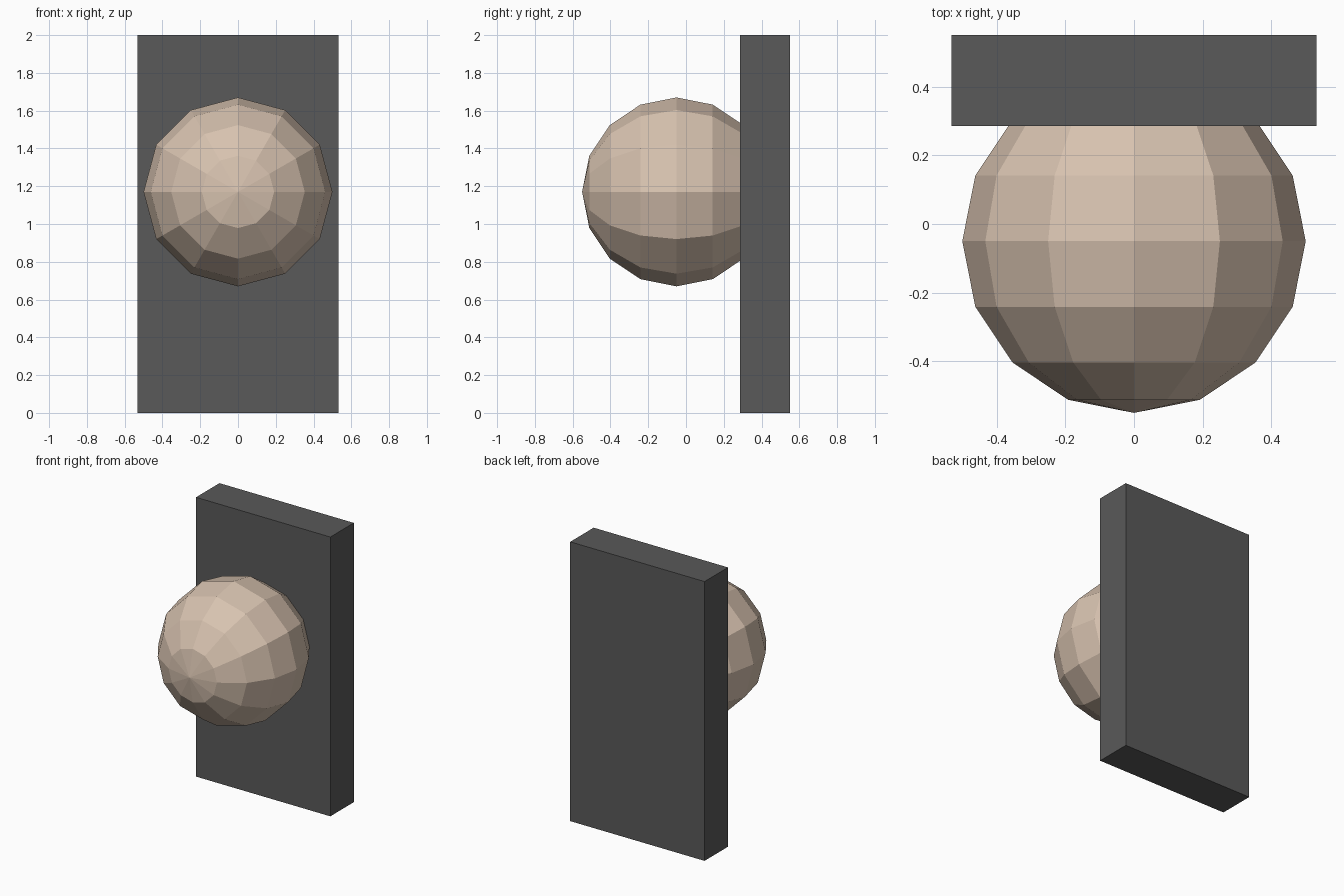
import bpy
import math

if "Cube" in bpy.data.objects:
    bpy.data.objects.remove(bpy.data.objects["Cube"])


def material(name, rgb):
    mat = bpy.data.materials.new(name)
    mat.diffuse_color = (*rgb, 1.0)
    mat.use_nodes = True
    mat.node_tree.nodes["Principled BSDF"].inputs["Base Color"].default_value = mat.diffuse_color
    return mat


def finish(name, mat):
    obj = bpy.context.object
    obj.name = name
    obj.data.materials.append(mat)
    return obj


charcoal = material("charcoal", (0.10, 0.10, 0.10))
beige = material("warm beige", (0.68, 0.54, 0.43))

# Upright backing slab
bpy.ops.mesh.primitive_cube_add(size=1, location=(0, 0.4175, 1))
slab = finish("backing_slab", charcoal)
slab.scale = (1.064, 0.265, 2)

# Faceted ball, its pole facing forward, sunk into the slab
bpy.ops.mesh.primitive_uv_sphere_add(
    segments=12, ring_count=8, radius=0.5,
    location=(0, -0.05, 1.17), rotation=(math.radians(90), 0, 0))
ball = finish("ball", beige)
bpy.ops.object.shade_flat()
